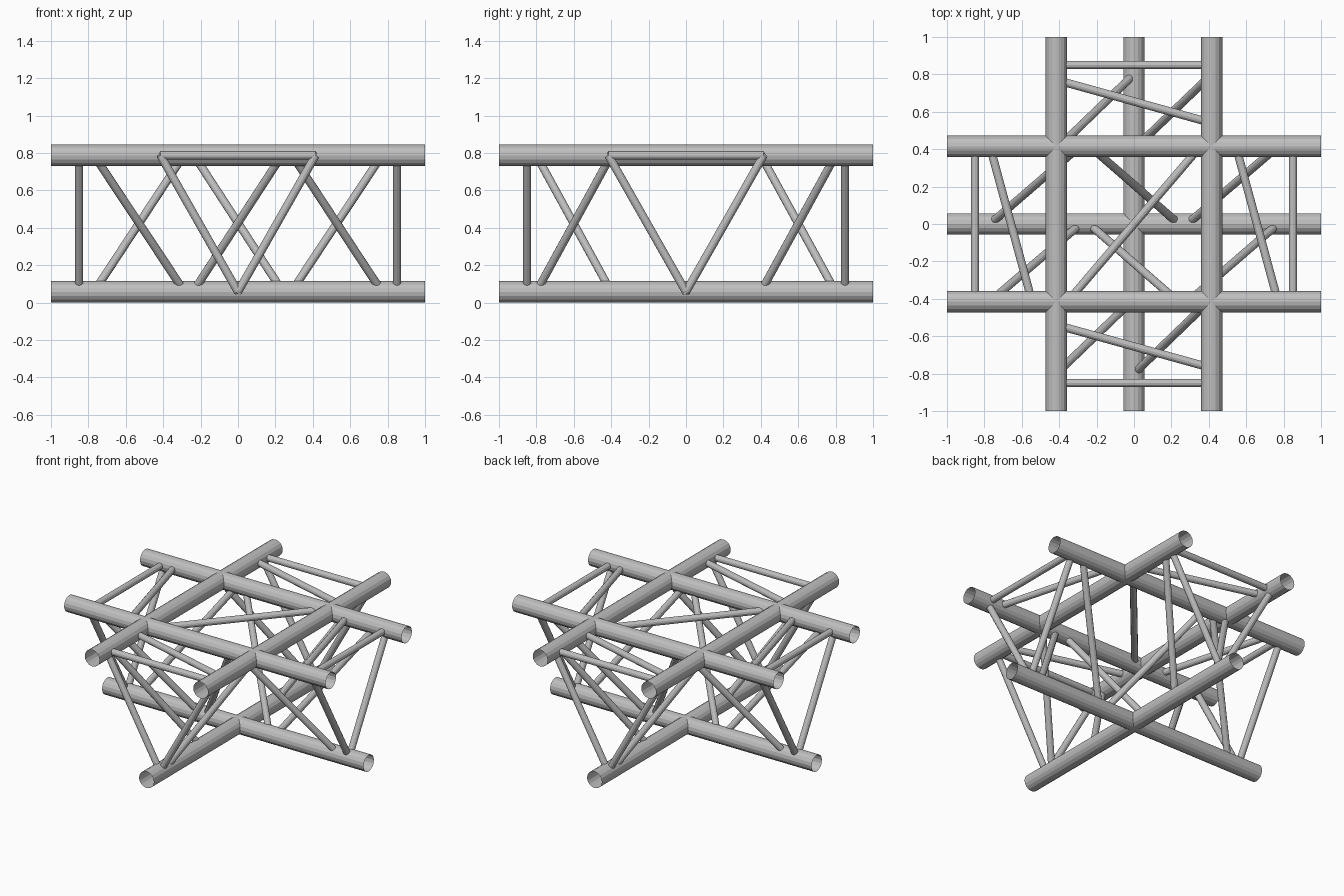
import bpy
import bmesh
from mathutils import Matrix, Vector

cube = bpy.data.objects.get("Cube")
if cube:
    bpy.data.objects.remove(cube, do_unlink=True)

steel = bpy.data.materials.new("steel_grey")
steel.use_nodes = True
colour = (0.52, 0.52, 0.52, 1)
steel.diffuse_color = colour
steel.node_tree.nodes["Principled BSDF"].inputs["Base Color"].default_value = colour

CHORD_R, ROD_R = 0.057, 0.022
LOW, HIGH = CHORD_R, 0.787     # heights of the chord axes
SIDE = 0.415                   # offset of the upper chords
END = 0.85                     # position of the end frames


def tube(name, start, end, radius, sides):
    """Open-ended flat-faced tube between two points."""
    a, b = Vector(start), Vector(end)
    axis = b - a
    turn = axis.to_track_quat('Z', 'Y').to_matrix().to_4x4()
    bm = bmesh.new()
    bmesh.ops.create_cone(bm, cap_ends=False, segments=sides,
                          radius1=radius, radius2=radius, depth=axis.length,
                          matrix=Matrix.Translation((a + b) / 2) @ turn)
    # Point all faces outward from the tube axis
    bm.normal_update()
    for f in bm.faces:
        out = f.calc_center_median() - (a + b) / 2
        if f.normal.dot(out) < 0:
            f.normal_flip()
    mesh = bpy.data.meshes.new(name)
    bm.to_mesh(mesh)
    bm.free()
    mesh.materials.append(steel)
    obj = bpy.data.objects.new(name, mesh)
    bpy.context.collection.objects.link(obj)


def chord(name, start, end):
    tube(name, start, end, CHORD_R, 16)


def rod(name, start, end):
    tube(name, start, end, ROD_R, 12)


def along(axis, run, across, z):
    """Point on the truss running along x or y."""
    return (run, across, z) if axis == "x" else (across, run, z)


for axis in "xy":
    # Main chords: one lower, two upper
    for label, across, z in (("lower", 0, LOW), ("upper_a", -SIDE, HIGH),
                             ("upper_b", SIDE, HIGH)):
        chord(f"{label}_chord_{axis}", along(axis, -1, across, z),
              along(axis, 1, across, z))

    # Triangular end frames
    for s in (-1, 1):
        rod(f"end_bar_{axis}", along(axis, s * END, -SIDE, HIGH),
            along(axis, s * END, SIDE, HIGH))
        for side in (-SIDE, SIDE):
            rod(f"end_leg_{axis}", along(axis, s * END, 0, LOW),
                along(axis, s * END, side, HIGH))

# Everything below repeats under a half turn about z
for s in (1, -1):
    # Sloping side braces of the x truss: (upper x, lower x)
    for top, low in ((-0.77, -0.285), (0.235, -0.24), (0.29, 0.77)):
        rod("side_brace_x", (s * top, -s * SIDE, HIGH), (s * low, 0, LOW))

    # Sloping side braces of the y truss: (upper y, lower y)
    for top, low in ((0.80, 0.40), (-0.40, -0.80)):
        rod("side_brace_y", (s * SIDE, s * top, HIGH), (0, s * low, LOW))

    # Flat diagonals in the top of each arm
    rod("top_brace_x", (s * 0.545, s * SIDE, HIGH), (s * 0.77, -s * SIDE, HIGH))
    rod("top_brace_y", (-s * SIDE, s * 0.77, HIGH), (s * SIDE, s * 0.54, HIGH))

# Diagonal across the central square
rod("centre_brace", (-0.355, -SIDE, HIGH), (0.355, SIDE, HIGH))
